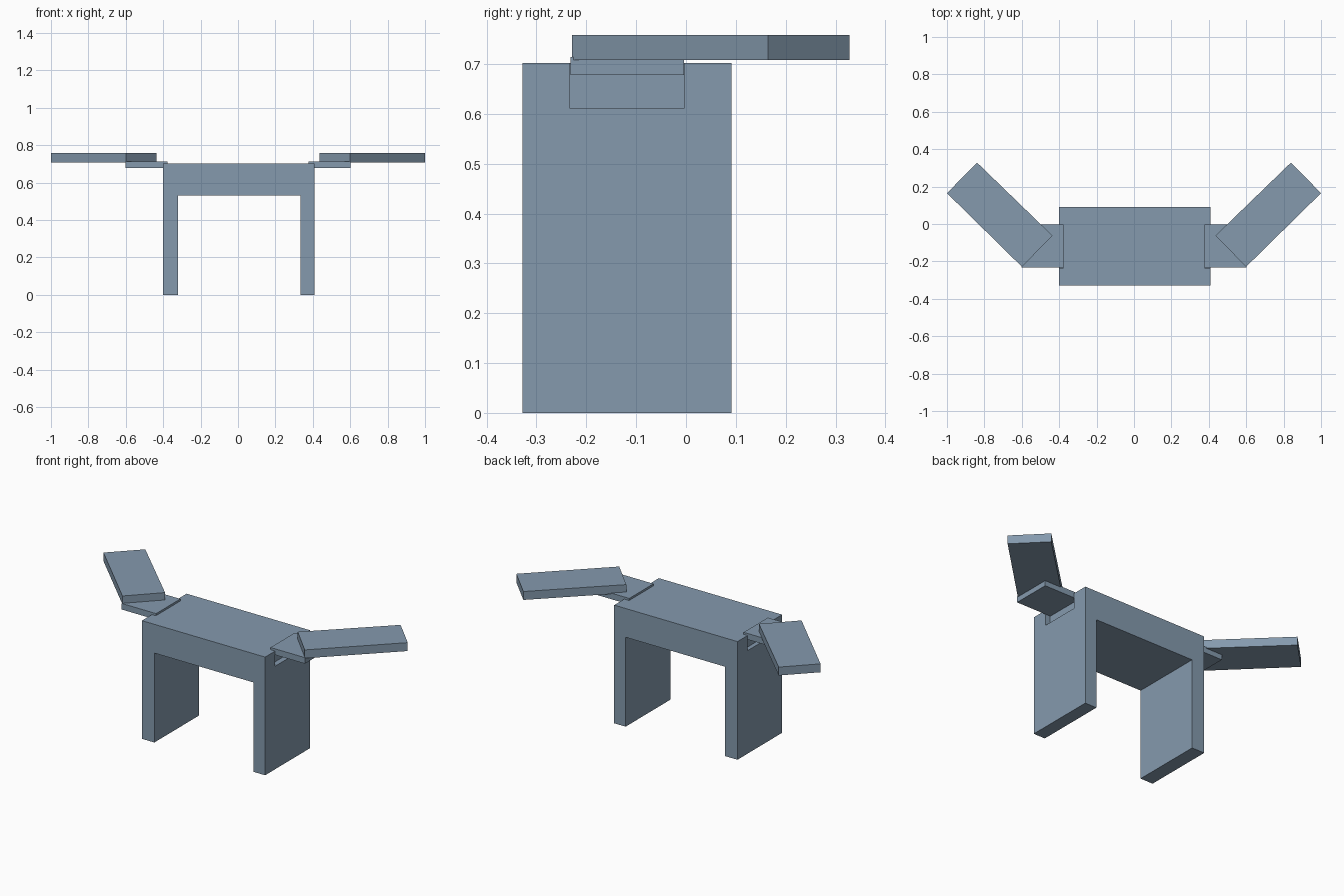
import bpy, bmesh
from mathutils import Vector

if "Cube" in bpy.data.objects:
    bpy.data.objects.remove(bpy.data.objects["Cube"])

# Slate blue-grey finish shared by all parts
slate = bpy.data.materials.new("slate")
slate.diffuse_color = (0.233, 0.322, 0.42, 1)
slate.use_nodes = True
slate.node_tree.nodes["Principled BSDF"].inputs["Base Color"].default_value = slate.diffuse_color


def prism(name, pts, to3d, depth):
    """Extrude a flat outline by a depth vector."""
    bm = bmesh.new()
    face = bm.faces.new([bm.verts.new(to3d(a, b)) for a, b in pts])
    ext = bmesh.ops.extrude_face_region(bm, geom=[face])
    moved = [v for v in ext["geom"] if isinstance(v, bmesh.types.BMVert)]
    bmesh.ops.translate(bm, verts=moved, vec=Vector(depth))
    bmesh.ops.recalc_face_normals(bm, faces=bm.faces)
    mesh = bpy.data.meshes.new(name)
    bm.to_mesh(mesh)
    bm.free()
    mesh.materials.append(slate)
    obj = bpy.data.objects.new(name, mesh)
    bpy.context.collection.objects.link(obj)
    return obj


def slab(name, pts, z0, z1):
    return prism(name, pts, lambda x, y: (x, y, z0), (0, 0, z1 - z0))


def rect(x0, x1, y0, y1):
    return [(x0, y0), (x1, y0), (x1, y1), (x0, y1)]


# Desk body: upside-down U extruded front to back
frame = [(-0.402, 0), (-0.32, 0), (-0.32, 0.531), (0.333, 0.531),
         (0.333, 0), (0.408, 0), (0.408, 0.702), (-0.402, 0.702)]
body = prism("desk_body", frame, lambda x, z: (x, -0.328, z), (0, 0.419, 0))

for side, label in ((-1, "left"), (1, "right")):
    # Socket in the side of the body that holds the bracket plate
    xs = sorted((side * 0.376, side * 0.5))
    cutter = slab("socket_cutter_" + label, rect(*xs, -0.234, -0.003), 0.612, 0.75)
    cutter.hide_render = True
    cutter.hide_viewport = True
    mod = body.modifiers.new("socket_" + label, 'BOOLEAN')
    mod.operation = 'DIFFERENCE'
    mod.solver = 'EXACT'
    mod.object = cutter

    # Bracket plate
    xs = sorted((side * 0.376, side * 0.602))
    slab("bracket_plate_" + label, rect(*xs, -0.232, -0.004), 0.678, 0.714)

    # Angled wing top resting on the plate
    wing = [(0.436, -0.062), (0.599, -0.229), (1.0, 0.165), (0.839, 0.328)]
    slab("wing_top_" + label, [(side * x, y) for x, y in wing], 0.708, 0.758)
